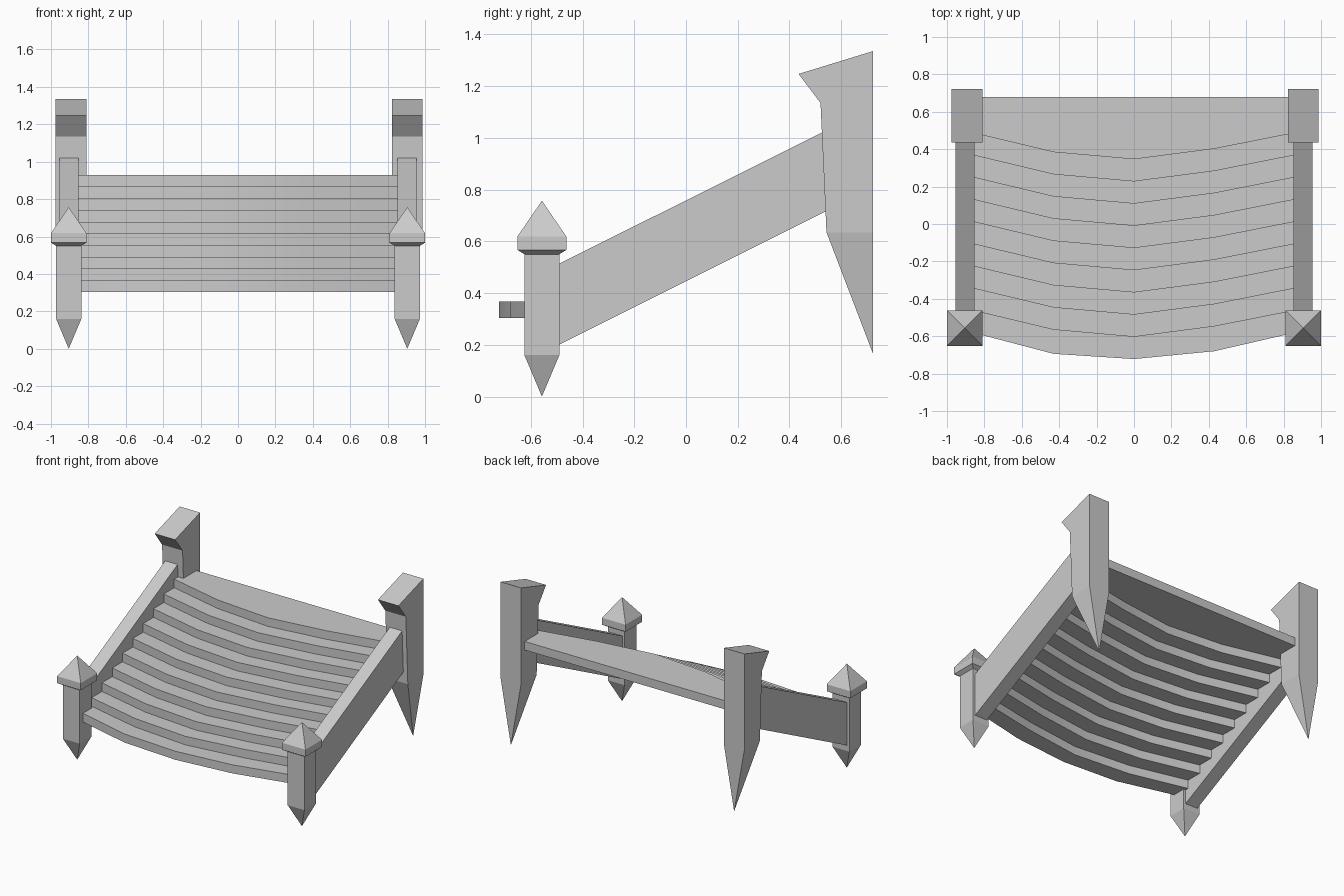
import bpy
import bmesh
import math

cube = bpy.data.objects.get("Cube")
if cube:
    bpy.data.objects.remove(cube, do_unlink=True)

# Single plain material
grey = bpy.data.materials.new("plain grey")
grey.use_nodes = True
colour = (0.6, 0.6, 0.6, 1)
grey.diffuse_color = colour
grey.node_tree.nodes["Principled BSDF"].inputs["Base Color"].default_value = colour


def finish(name, bm):
    bmesh.ops.recalc_face_normals(bm, faces=bm.faces)
    mesh = bpy.data.meshes.new(name)
    bm.to_mesh(mesh)
    bm.free()
    mesh.materials.append(grey)
    obj = bpy.data.objects.new(name, mesh)
    bpy.context.collection.objects.link(obj)
    return obj


def prism(bm, base, offset):
    """Extrude a closed outline of 3D points along an offset."""
    face = bm.faces.new([bm.verts.new(p) for p in base])
    new = bmesh.ops.extrude_face_region(bm, geom=[face])["geom"]
    verts = [v for v in new if isinstance(v, bmesh.types.BMVert)]
    bmesh.ops.translate(bm, verts=verts, vec=offset)


def side_prism(bm, outline, centre, width):
    """Extrude a (y, z) side outline across x."""
    prism(bm, [(centre - width / 2, y, z) for y, z in outline], (width, 0, 0))


def front_post(name, x, y):
    # Square rings from the pointed foot to the pyramid cap
    rings = [(0.0675, 0.16), (0.0675, 0.55), (0.095, 0.567), (0.095, 0.618)]
    bm = bmesh.new()
    loops = [[bm.verts.new((x + sx * r, y + sy * r, z))
              for sx, sy in ((-1, -1), (1, -1), (1, 1), (-1, 1))] for r, z in rings]
    foot = bm.verts.new((x, y, 0))
    peak = bm.verts.new((x, y, 0.757))
    for i in range(4):
        j = (i + 1) % 4
        for low, high in zip(loops, loops[1:]):
            bm.faces.new((low[i], low[j], high[j], high[i]))
        bm.faces.new((foot, loops[0][j], loops[0][i]))
        bm.faces.new((peak, loops[-1][i], loops[-1][j]))
    finish(name, bm)


def back_post(name, x):
    # Hooked head on a shaft, its underside drawn down to a stake point
    bm = bmesh.new()
    side_prism(bm, [(0.722, 0.635), (0.543, 0.635), (0.52, 1.135),
                    (0.435, 1.247), (0.722, 1.335)], x, 0.165)
    bm.faces.ensure_lookup_table()
    under = min(bm.faces, key=lambda f: f.calc_center_median().z)
    tip = bmesh.ops.poke(bm, faces=[under])["verts"][0]
    tip.co = (x, 0.722, 0.168)
    finish(name, bm)


def rail(name, x):
    bm = bmesh.new()
    side_prism(bm, [(-0.495, 0.198), (0.56, 0.726), (0.56, 1.038), (-0.495, 0.511)], x, 0.1)
    finish(name, bm)


for side, s in (("left", 1), ("right", -1)):
    front_post(side + "_front_post", s * 0.905, -0.557)
    back_post(side + "_back_post", s * 0.899 + 0.006)
    rail(side + "_rail", s * 0.904)

# Curved treads, worn forward in the middle, each meeting the next
bow = [(-0.865, 0.142), (-0.43, 0.038), (0, 0), (0.43, 0.056), (0.865, 0.142)]
first_bow = [(-0.865, 0.142), (-0.43, 0.028), (0, 0), (0.43, 0.042), (0.865, 0.142)]
count, pitch, rise, depth = 10, 0.1187, 0.0625, 0.12
for n in range(count):
    y0 = -0.722 + n * pitch
    front = [(x, y0 + dy) for x, dy in (bow if n else first_bow)]
    if n == count - 1:
        back = [(x, 0.68) for x, _ in bow]
    else:
        back = [(x, y0 + dy + depth) for x, dy in bow]
    z = 0.304 + n * rise
    bm = bmesh.new()
    prism(bm, [(x, y, z) for x, y in front + back[::-1]], (0, 0, rise))
    tread = finish(f"tread_{n + 1}", bm)
    tread.data.shade_smooth()
    tread.data.set_sharp_from_angle(angle=math.radians(35))
